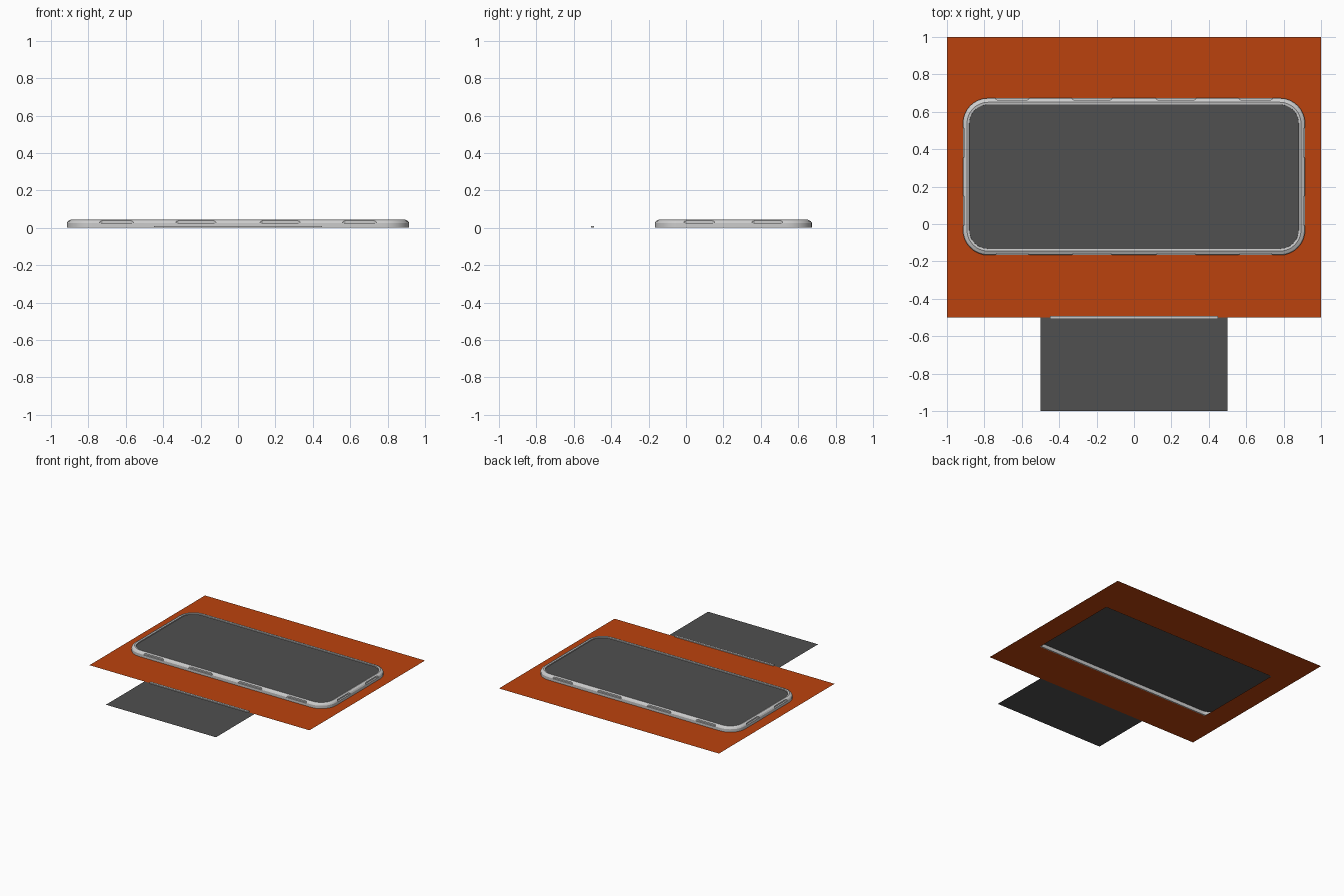
import bpy, bmesh, math

if "Cube" in bpy.data.objects:
    bpy.data.objects.remove(bpy.data.objects["Cube"])


def material(name, rgb):
    m = bpy.data.materials.new(name)
    m.diffuse_color = (*rgb, 1)
    m.use_nodes = True
    m.node_tree.nodes["Principled BSDF"].inputs["Base Color"].default_value = m.diffuse_color
    return m


def finish(name, bm, mat=None):
    bmesh.ops.recalc_face_normals(bm, faces=bm.faces)
    me = bpy.data.meshes.new(name)
    bm.to_mesh(me)
    bm.free()
    ob = bpy.data.objects.new(name, me)
    bpy.context.collection.objects.link(ob)
    if mat:
        me.materials.append(mat)
    return ob


def rect(x, y0, y1):
    return [(-x, y0), (x, y0), (x, y1), (-x, y1)]


def rounded(inset, seg=8):
    """Rounded rectangle outline of the frame, offset inward."""
    r = R - inset
    pts = []
    for k, (sx, sy) in enumerate([(1, 1), (-1, 1), (-1, -1), (1, -1)]):
        for i in range(seg + 1):
            a = (k + i / seg) * math.pi / 2
            pts.append((sx * (HX - R) + r * math.cos(a),
                        CY + sy * (HY - R) + r * math.sin(a)))
    return pts


HX, HY, CY, R = 0.915, 0.42, 0.253, 0.135
orange = material("orange", (0.5, 0.055, 0.004))
dark = material("dark_grey", (0.08, 0.08, 0.08))

# orange base sheet with a rectangular opening under the panel
bm = bmesh.new()
outer = [bm.verts.new((x, y, 0)) for x, y in rect(1, -0.5, 1)]
inner = [bm.verts.new((x, y, 0)) for x, y in rect(0.81, -0.137, 0.643)]
for i in range(4):
    j = (i + 1) % 4
    bm.faces.new((outer[i], outer[j], inner[j], inner[i]))
finish("base_sheet", bm, orange)

# dark front flap
bm = bmesh.new()
bm.faces.new([bm.verts.new((x, y, 0)) for x, y in rect(0.5, -1, -0.5)])
finish("front_flap", bm, dark)

# dark panel inside the frame
bm = bmesh.new()
bm.faces.new([bm.verts.new((x, y, 0.034)) for x, y in rounded(0.034)])
finish("panel", bm, dark)

# thin pale strip on the sheet's front edge
bm = bmesh.new()
bmesh.ops.create_cube(bm, size=1)
for v in bm.verts:
    v.co.x *= 0.9
    v.co.y = -0.5 + v.co.y * 0.018
    v.co.z = 0.005 + v.co.z * 0.008
finish("edge_strip", bm)

# raised frame: bevelled section swept round the outline
section = [(0, 0.003), (0, 0.027), (0.006, 0.036), (0.022, 0.044),
           (0.034, 0.042), (0.036, 0.003)]
bm = bmesh.new()
loops = [[bm.verts.new((x, y, z)) for x, y in rounded(d)] for d, z in section]
n = len(loops[0])
for a, b in zip(loops, loops[1:] + loops[:1]):
    for i in range(n):
        j = (i + 1) % n
        bm.faces.new((a[i], a[j], b[j], b[i]))
frame = finish("frame", bm)

# cutter for the shallow grip notches on all four sides
bm = bmesh.new()


def notch(along, half, side, axis):
    edge = HX if axis == "x" else HY
    plan = [(-half, 0.02), (half, 0.02), (half, -0.003),
            (half - 0.015, -0.013), (-half + 0.015, -0.013), (-half, -0.003)]
    rings = []
    for z in (0.025, 0.038):
        ring = []
        for u, w in plan:
            p, q = along + u, side * (edge + w)
            ring.append(bm.verts.new((q, CY + p, z) if axis == "x" else (p, CY + q, z)))
        rings.append(ring)
    lo, hi = rings
    bm.faces.new(lo)
    bm.faces.new(hi)
    for i in range(6):
        j = (i + 1) % 6
        bm.faces.new((lo[i], lo[j], hi[j], hi[i]))


for s in (-1, 1):
    for m in (-1, 1):
        notch(m * 0.225, 0.107, s, "y")
        notch(m * 0.65, 0.09, s, "y")
        notch(m * 0.182, 0.082, s, "x")
cutter = finish("notch_cutter", bm)
cutter.hide_render = True

mod = frame.modifiers.new("notches", "BOOLEAN")
mod.operation = "DIFFERENCE"
mod.object = cutter
mod.solver = "EXACT"
bpy.context.view_layer.objects.active = frame
frame.select_set(True)
bpy.ops.object.modifier_apply(modifier=mod.name)
bpy.data.objects.remove(cutter)
bpy.ops.object.shade_smooth_by_angle(angle=math.radians(25))
